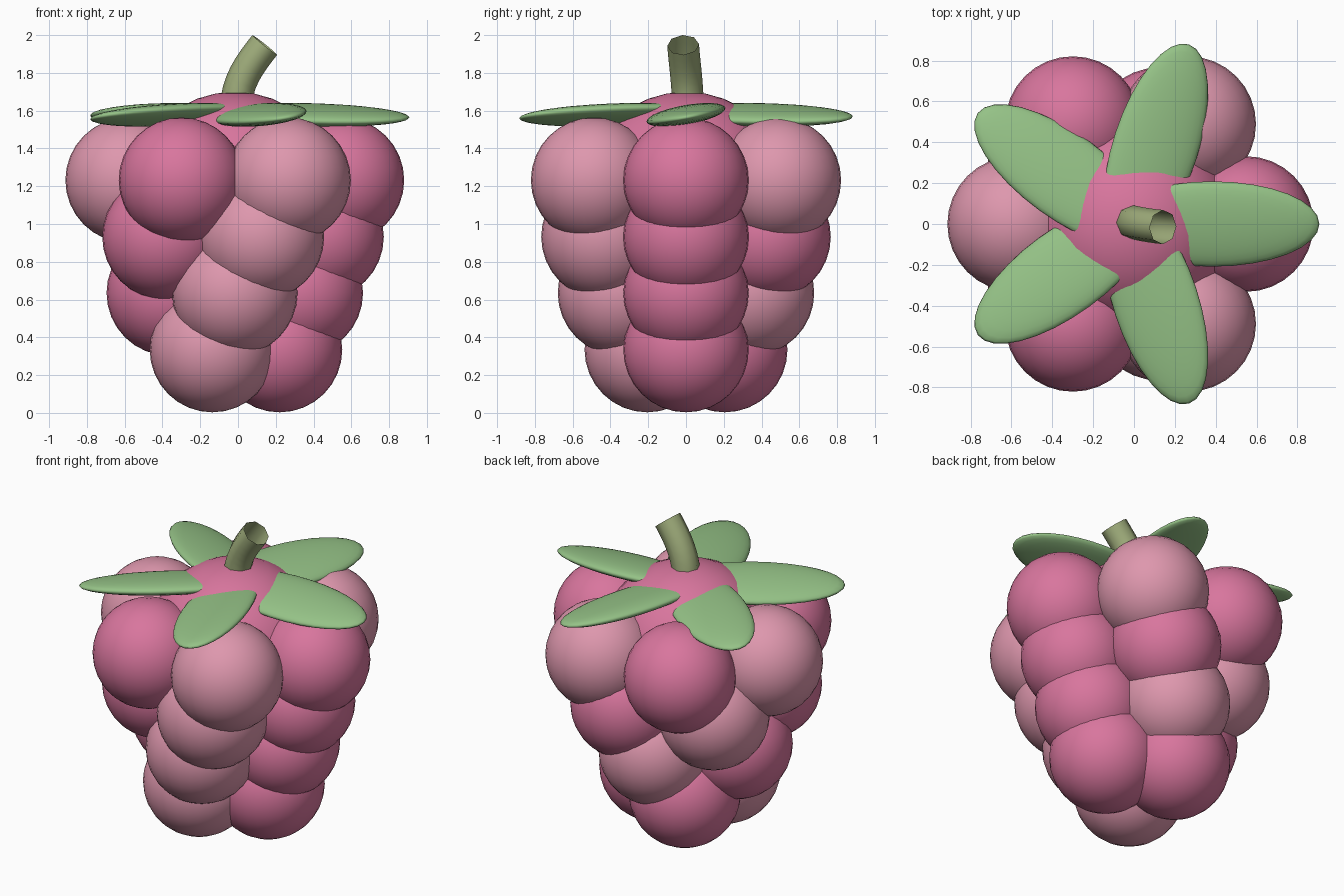
import bpy
import math
from mathutils import Matrix, Vector

cube = bpy.data.objects.get("Cube")
if cube:
    bpy.data.objects.remove(cube, do_unlink=True)

CENTRE_X = -0.017


def material(name, rgb):
    mat = bpy.data.materials.new(name)
    mat.use_nodes = True
    color = (*rgb, 1.0)
    mat.diffuse_color = color
    mat.node_tree.nodes["Principled BSDF"].inputs["Base Color"].default_value = color
    return mat


dark_pink = material("dark pink", (0.69, 0.18, 0.34))
light_pink = material("light pink", (0.73, 0.31, 0.42))
leaf_green = material("leaf green", (0.30, 0.54, 0.24))
stem_green = material("stem green", (0.35, 0.42, 0.20))


def ellipsoid(name, matrix, mat):
    bpy.ops.mesh.primitive_uv_sphere_add(segments=32, ring_count=16, radius=1)
    obj = bpy.context.object
    obj.name = name
    obj.data.transform(matrix)
    obj.data.materials.append(mat)
    bpy.ops.object.shade_smooth()
    return obj


def placed(x, y, z, sx, sy, sz):
    return Matrix.Translation((x, y, z)) @ Matrix.Diagonal((sx, sy, sz, 1))


# Drupelets: tiers of (ring radius, height, colours counter-clockwise from +x)
DRUPELET = 0.332
tiers = [
    (0.565, 1.232, "DLDLDL"),
    (0.457, 0.932, "DDLDL"),
    (0.347, 0.635, "DLDL"),
    (0.237, 0.335, "DDL"),
]
for t, (ring, z, colours) in enumerate(tiers):
    for i, c in enumerate(colours):
        a = math.tau * i / len(colours)
        ellipsoid(f"drupelet_{t + 1}_{i + 1}",
                  placed(CENTRE_X + ring * math.cos(a), ring * math.sin(a), z,
                         DRUPELET, DRUPELET, DRUPELET),
                  dark_pink if c == "D" else light_pink)

# Core whose domed top shows between the leaves
ellipsoid("core", placed(CENTRE_X, 0, 1.22, 0.52, 0.52, 0.48), dark_pink)

# Five flat leaves, each rolled a little about its length
for i in range(5):
    turn = Matrix.Rotation(math.tau * i / 5, 4, "Z")
    tilt = Matrix.Rotation(math.radians(1.5), 4, "Y") @ Matrix.Rotation(math.radians(10), 4, "X")
    ellipsoid(f"leaf_{i + 1}",
              Matrix.Translation((CENTRE_X, 0, 1.578)) @ turn
              @ Matrix.Translation((0.4, 0, 0)) @ tilt
              @ Matrix.Diagonal((0.525, 0.212, 0.05, 1)),
              leaf_green)

# Bent, open-ended stem
curve = bpy.data.curves.new("stem", "CURVE")
curve.dimensions = "3D"
curve.bevel_depth = 0.084
curve.bevel_resolution = 2
curve.resolution_u = 8
spline = curve.splines.new("BEZIER")
spline.bezier_points.add(1)
base, tip = Vector((-0.012, 0.01, 1.6)), Vector((0.142, -0.015, 1.948))
lean = Vector((0.62, -0.05, 0.78)) * 0.13
for point, co, handle in zip(spline.bezier_points, (base, tip), (Vector((0, 0, 0.15)), lean)):
    point.co = co
    point.handle_left = co - handle
    point.handle_right = co + handle
stem = bpy.data.objects.new("stem", curve)
bpy.context.collection.objects.link(stem)
curve.materials.append(stem_green)
bpy.ops.object.select_all(action="DESELECT")
stem.select_set(True)
bpy.context.view_layer.objects.active = stem
bpy.ops.object.convert(target="MESH")
bpy.ops.object.shade_smooth()
